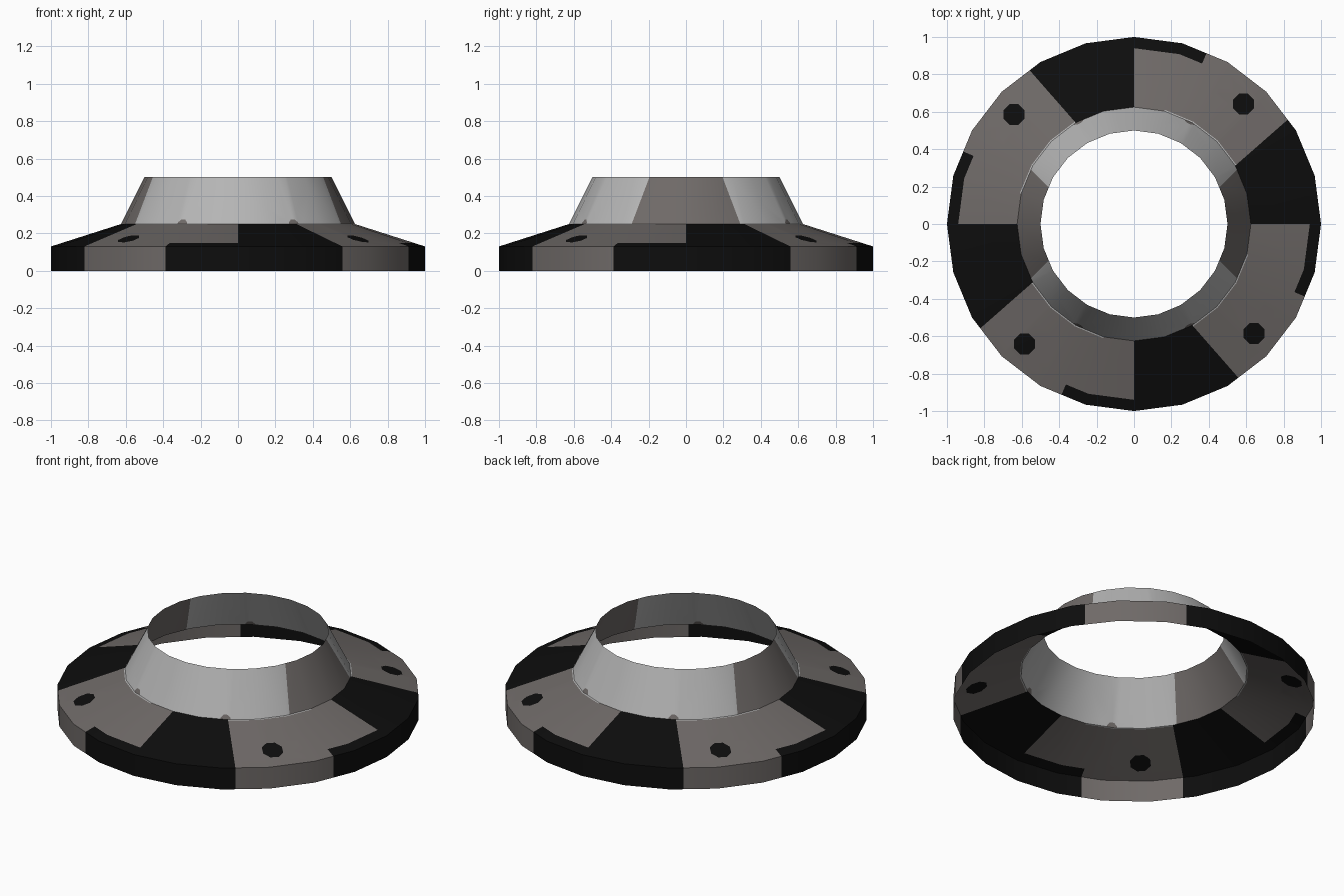
import bpy, bmesh, math
from mathutils import Vector

if "Cube" in bpy.data.objects:
    bpy.data.objects.remove(bpy.data.objects["Cube"])

SIDES = 24


def material(name, rgb):
    m = bpy.data.materials.new(name)
    m.diffuse_color = (*rgb, 1)
    m.use_nodes = True
    m.node_tree.nodes["Principled BSDF"].inputs["Base Color"].default_value = m.diffuse_color
    return m


BLACK, WARM, LIGHT = 0, 1, 2
MATS = [material("black", (0.004, 0.004, 0.004)),
        material("warm_dark_grey", (0.158, 0.143, 0.137)),
        material("light_grey", (0.46, 0.46, 0.46))]


def revolve(profile):
    """Open 24-sided shell from (radius, z) points."""
    bm = bmesh.new()
    rings = []
    for r, z in profile:
        rings.append([bm.verts.new((r * math.cos(2 * math.pi * i / SIDES),
                                    r * math.sin(2 * math.pi * i / SIDES), z))
                      for i in range(SIDES)])
    for a, b in zip(rings, rings[1:]):
        for i in range(SIDES):
            j = (i + 1) % SIDES
            bm.faces.new((a[i], a[j], b[j], b[i]))
    return bm


def cut(bm, co, no, test=lambda c: True):
    """Split the faces whose centre passes the test along a plane."""
    faces = [f for f in bm.faces if test(f.calc_center_median())]
    edges = {e for f in faces for e in f.edges}
    verts = {v for f in faces for v in f.verts}
    bmesh.ops.bisect_plane(bm, geom=list(verts) + list(edges) + faces,
                           dist=1e-5, plane_co=co, plane_no=no)


def octagon(center, u, v, radius):
    """Planes bounding an octagonal spot."""
    planes = []
    for k in range(8):
        a = math.pi * k / 4
        n = u * math.cos(a) + v * math.sin(a)
        planes.append((center + n * radius, n))
    return planes


def inside(planes, c):
    return all((c - p).dot(n) < 0 for p, n in planes)


def near(center, c):
    d = math.atan2(center.y, center.x) - math.atan2(c.y, c.x)
    return math.cos(d) > math.cos(math.radians(17))


def finish(bm, name, rule):
    for f in bm.faces:
        f.material_index = rule(f.calc_center_median())
    me = bpy.data.meshes.new(name)
    bm.to_mesh(me)
    bm.free()
    for m in MATS:
        me.materials.append(m)
    ob = bpy.data.objects.new(name, me)
    bpy.context.collection.objects.link(ob)
    bpy.ops.object.select_all(action='DESELECT')
    ob.select_set(True)
    bpy.context.view_layer.objects.active = ob
    bpy.ops.object.shade_smooth_by_angle(angle=math.radians(30))


def turn(x, y, k):
    """Rotate by k quarter turns."""
    for _ in range(k % 4):
        x, y = -y, x
    return Vector((x, y, 0))


X, Y, Z = Vector((1, 0, 0)), Vector((0, 1, 0)), Vector((0, 0, 1))

# base flange: upright rim and sloped top, pattern repeats each quarter turn
RIM_Z, COLLAR_R, COLLAR_Z = 0.13, 0.625, 0.25


def slope_z(r):
    return RIM_Z + (1 - r) * (COLLAR_Z - RIM_Z) / (1 - COLLAR_R)


flange = revolve([(1, 0), (1, RIM_Z), (0.94, slope_z(0.94)),
                  (0.632, slope_z(0.632)), (COLLAR_R, COLLAR_Z)])
SPLIT = math.radians(67)
EDGE_P, EDGE_N = (0.545, 0.315), (0.243, -0.277)
flange_spots = []
for k in range(4):
    mid = turn(0.7, 0.48, k)
    cut(flange, turn(*EDGE_P, k), turn(*EDGE_N, k), lambda c: near(mid, c))
    end = turn(math.cos(SPLIT), math.sin(SPLIT), k)
    cut(flange, (0, 0, 0), Z.cross(end),
        lambda c: near(end, c) and c.xy.length > 0.93)
    center = turn(0.585, 0.642, k)
    spot = octagon(center, X, Y, 0.056)
    flange_spots.append(spot)
    for p, n in spot:
        cut(flange, p, n, lambda c: near(center, c) and 0.65 < c.xy.length < 0.935)


def flange_rule(c):
    if any(inside(s, c) for s in flange_spots):
        return BLACK
    k = int((math.atan2(c.y, c.x) % (2 * math.pi)) // (math.pi / 2))
    q = turn(c.x, c.y, 4 - k)
    a = math.atan2(q.y, q.x)
    if (q.x - EDGE_P[0]) * EDGE_N[0] + (q.y - EDGE_P[1]) * EDGE_N[1] > 0:
        return BLACK
    if a > SPLIT and (c.z < slope_z(0.94)):
        return BLACK
    if c.z > slope_z(0.632) and a < math.radians(75):
        return LIGHT
    return WARM


finish(flange, "base_flange", flange_rule)

# collar: open cone with dark side panels and small notches at its foot
collar = revolve([(COLLAR_R, COLLAR_Z), (0.5, 0.5)])
collar_spots = []
for sx in (-1, 1):
    for sy in (-1, 1):
        cut(collar, (0.26 * sx, 0, 0), (sx, -sy, 0),
            lambda c: c.x * sx > 0 and c.y * sy > 0)
        center = Vector((0.298 * sx, 0.545 * sy, COLLAR_Z - 0.004))
        tangent = Z.cross(Vector((center.x, center.y, 0))).normalized()
        spot = octagon(center, tangent, Z, 0.028)
        collar_spots.append((center, spot))
        for p, n in spot:
            cut(collar, p, n, lambda c: near(center, c))


def collar_rule(c):
    if abs(c.x) - abs(c.y) > 0.26:
        return WARM
    if any(near(m, c) and inside(s, c) for m, s in collar_spots):
        return WARM
    return LIGHT


finish(collar, "collar", collar_rule)
